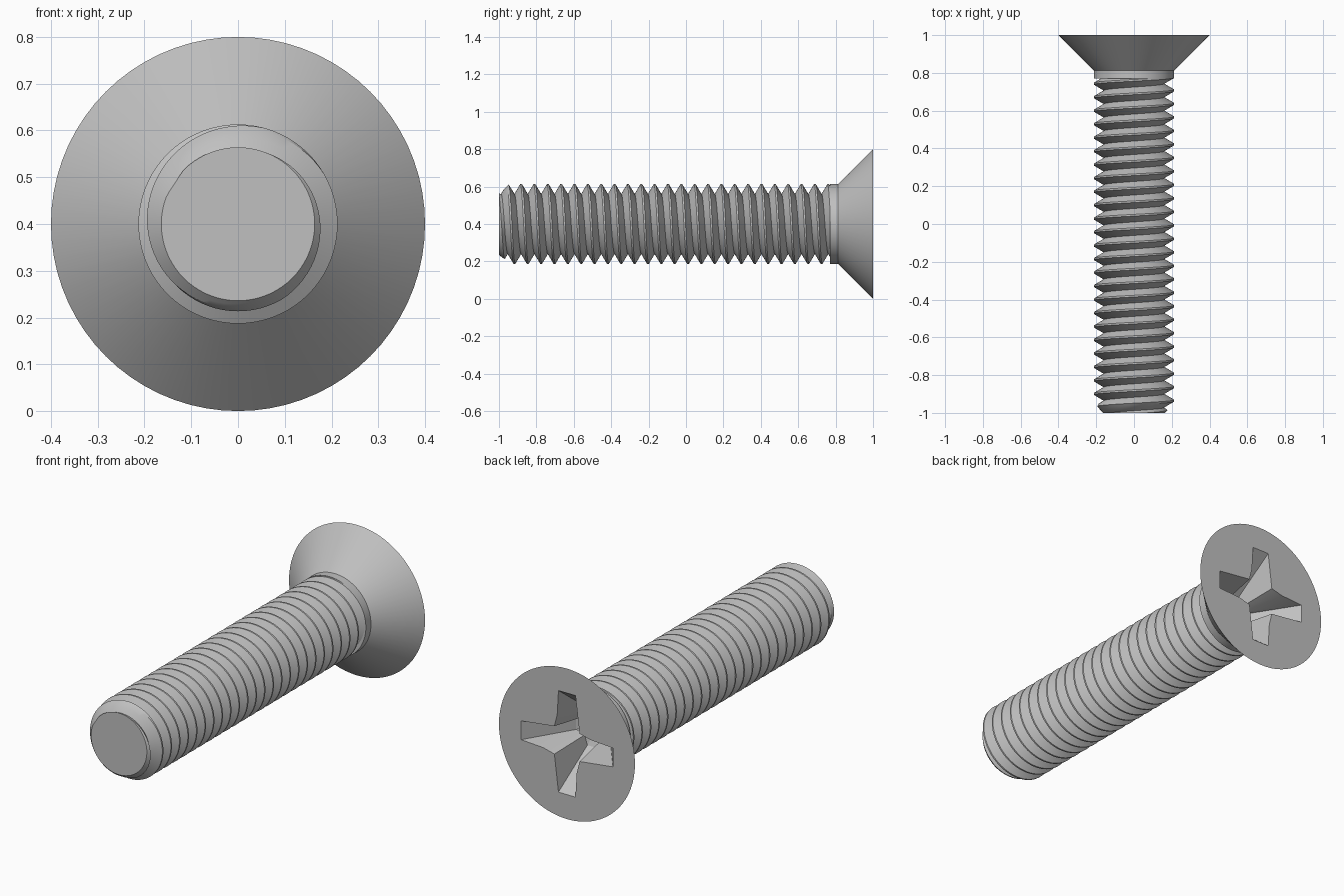
import bpy, bmesh
from math import sin, cos, pi, radians

cube = bpy.data.objects.get("Cube")
if cube:
    bpy.data.objects.remove(cube, do_unlink=True)

AXIS_Z = 0.4
MAJOR, MINOR = 0.213, 0.16
PITCH = 0.0714
TIP, THREAD_END = -1.0, 0.77
CREST = -0.953          # y of a crest on the upper side
SEGS = 72

steel = bpy.data.materials.new("steel grey")
steel.use_nodes = True
GREY = (0.53, 0.53, 0.53, 1)
steel.diffuse_color = GREY
steel.node_tree.nodes["Principled BSDF"].inputs["Base Color"].default_value = GREY


def polar(r, a, y):
    return (r * sin(a), y, AXIS_Z + r * cos(a))


def finish(bm, name):
    bmesh.ops.remove_doubles(bm, verts=bm.verts, dist=1e-5)
    bmesh.ops.dissolve_degenerate(bm, edges=bm.edges, dist=1e-6)
    bmesh.ops.recalc_face_normals(bm, faces=bm.faces)
    mesh = bpy.data.meshes.new(name)
    bm.to_mesh(mesh)
    bm.free()
    mesh.materials.append(steel)
    obj = bpy.data.objects.new(name, mesh)
    bpy.context.collection.objects.link(obj)
    return obj


def smooth(obj, angle):
    bpy.ops.object.select_all(action='DESELECT')
    obj.select_set(True)
    bpy.context.view_layer.objects.active = obj
    bpy.ops.object.shade_smooth_by_angle(angle=radians(angle))


def thread_radius(a, y):
    """V-thread with a narrow flat crest, chamfered at the tip."""
    phase = ((y - CREST) / PITCH - a / (2 * pi)) % 1
    away = min(phase, 1 - phase)
    flank = max(0, (away - 1 / 16) / (0.5 - 1 / 16))
    r = MAJOR - (MAJOR - MINOR) * flank
    return min(r, MINOR + 0.004 + 0.9 * (y - TIP))


# Threaded shaft: rows follow the helix and are clipped at both ends
bm = bmesh.new()
rows = []
phases = (-1 / 16, 1 / 16, 0.28, 0.5, 0.72)
for turn in range(-3, 27):
    for ph in phases:
        row = []
        for i in range(SEGS + 1):
            a = 2 * pi * i / SEGS
            y = CREST + PITCH * (turn + ph + a / (2 * pi))
            y = min(max(y, TIP), THREAD_END)
            row.append(bm.verts.new(polar(thread_radius(a, y), a, y)))
        rows.append(row)
for low, high in zip(rows, rows[1:]):
    for i in range(SEGS):
        quad = (low[i], low[i + 1], high[i + 1], high[i])
        if max(v.co.y for v in quad) - min(v.co.y for v in quad) > 1e-6:
            bm.faces.new(quad)
bmesh.ops.delete(bm, geom=[v for v in bm.verts if not v.link_faces], context='VERTS')
bmesh.ops.remove_doubles(bm, verts=bm.verts, dist=1e-5)
tip_edges = [e for e in bm.edges if e.is_boundary
             and all(v.co.y < TIP + 1e-4 for v in e.verts)]
bmesh.ops.holes_fill(bm, edges=tip_edges, sides=0)
smooth(finish(bm, "threaded_shaft"), 25)

# Countersunk head with plain collar and a plug inside the shaft
bm = bmesh.new()
profile = [(0.15, 0.6), (0.15, THREAD_END), (MAJOR, THREAD_END),
           (MAJOR, 0.813), (0.4, 1.0)]
rings = [[bm.verts.new(polar(r, 2 * pi * i / SEGS, y)) for i in range(SEGS)]
         for r, y in profile]
for low, high in zip(rings, rings[1:]):
    for i in range(SEGS):
        j = (i + 1) % SEGS
        bm.faces.new((low[i], low[j], high[j], high[i]))
bm.faces.new(rings[0])
bm.faces.new(rings[-1])
head = finish(bm, "countersunk_head")


# Cross recess cutter: tapered four-armed loft
def cross(bm, length, half, shoulder, inner, y):
    arm = [(-half, length), (half, length), (half * 1.15, shoulder), (inner, inner)]
    verts = []
    for k in range(4):
        c, s = cos(k * pi / 2), sin(k * pi / 2)
        for u, v in arm:
            verts.append(bm.verts.new((u * c + v * s, y, AXIS_Z - u * s + v * c)))
    return verts


bm = bmesh.new()
sections = [cross(bm, 0.277, 0.051, 0.145, 0.076, 1.01),
            cross(bm, 0.27, 0.05, 0.14, 0.074, 1.0),
            cross(bm, 0.10, 0.034, 0.078, 0.05, 0.78)]
for low, high in zip(sections, sections[1:]):
    for i in range(len(low)):
        j = (i + 1) % len(low)
        bm.faces.new((low[i], low[j], high[j], high[i]))
bm.faces.new(sections[0])
apex = bm.verts.new((0, 0.74, AXIS_Z))
for i in range(len(sections[-1])):
    bm.faces.new((sections[-1][i], sections[-1][i - 1], apex))
cutter = finish(bm, "recess_cutter")
cutter.hide_render = True

cut = head.modifiers.new("recess", 'BOOLEAN')
cut.operation = 'DIFFERENCE'
cut.solver = 'EXACT'
cut.object = cutter
bpy.context.view_layer.objects.active = head
head.select_set(True)
bpy.ops.object.modifier_apply(modifier=cut.name)
bpy.data.objects.remove(cutter, do_unlink=True)
smooth(head, 25)
